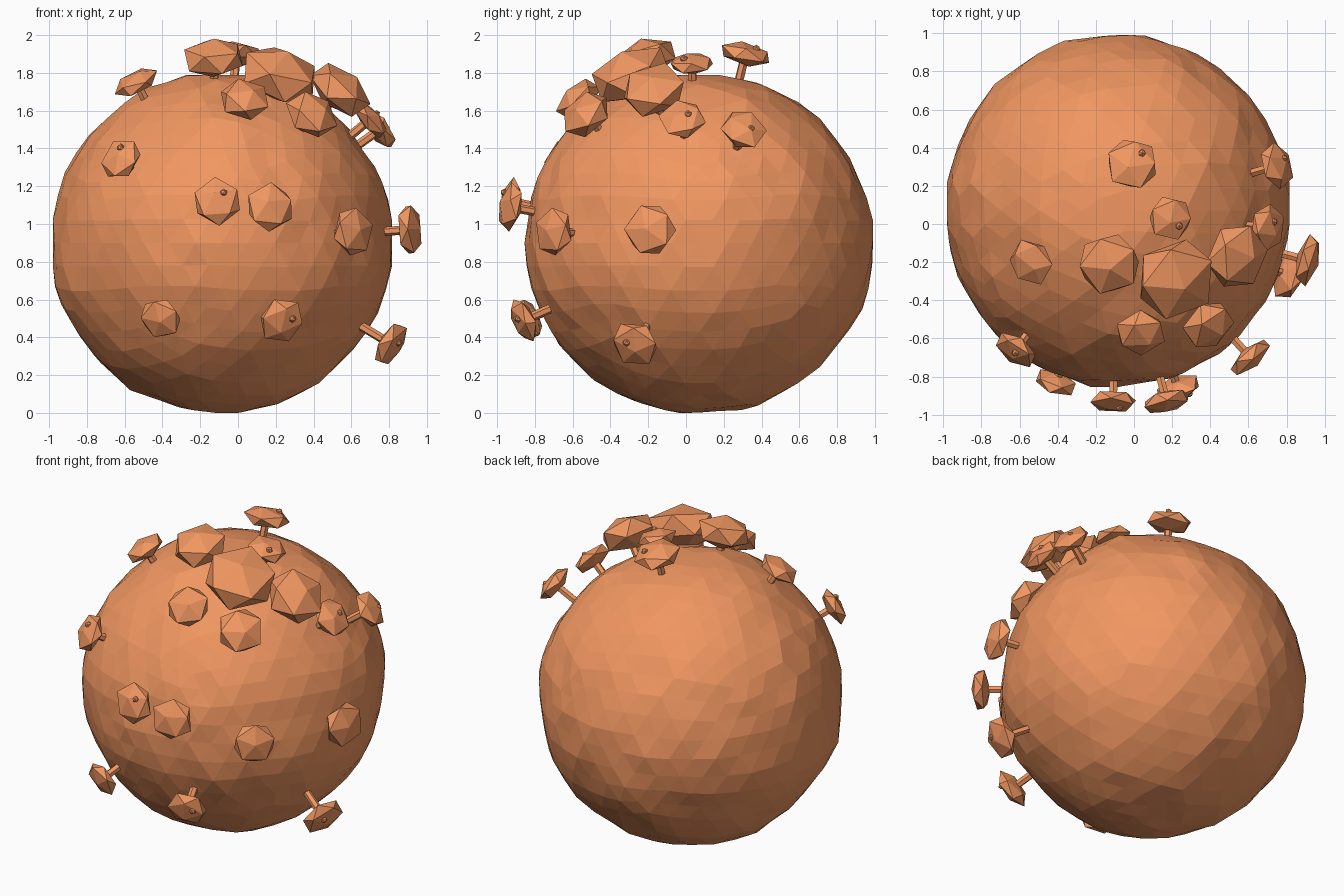
import bpy, bmesh, random
from mathutils import Vector, Euler, Matrix, noise

if "Cube" in bpy.data.objects:
    bpy.data.objects.remove(bpy.data.objects["Cube"])

random.seed(11)
CENTER = Vector((-0.085, 0.07, 0.90))
mat = bpy.data.materials.new("orange_clay")
mat.diffuse_color = (0.88, 0.31, 0.12, 1)
mat.use_nodes = True
mat.node_tree.nodes["Principled BSDF"].inputs["Base Color"].default_value = mat.diffuse_color


def finish(bm, name):
    bmesh.ops.recalc_face_normals(bm, faces=bm.faces)
    me = bpy.data.meshes.new(name)
    bm.to_mesh(me)
    bm.free()
    me.materials.append(mat)
    ob = bpy.data.objects.new(name, me)
    bpy.context.collection.objects.link(ob)
    return ob


# Lumpy faceted ball, slightly flattened where it meets its limits
bm = bmesh.new()
bmesh.ops.create_icosphere(bm, subdivisions=4, radius=1)
for v in bm.verts:
    d = v.co.normalized()
    k = 1 + 0.018 * noise.noise(d * 2.3) + 0.022 * noise.noise(d * 5 + Vector((5, 2, 1)))
    p = CENTER + Vector((d.x * 0.905, d.y * 0.922, d.z * 0.902)) * k
    p.x = max(-0.98, min(0.815, p.x))
    p.y = max(-0.855, min(0.99, p.y))
    p.z = max(0.0, min(1.79, p.z))
    v.co = p
finish(bm, "ball_body")


# Flattened icosahedron cap on a thin stem, optionally with a bead on top
def mushroom(name, pos, r, thick, bead=None):
    pos = Vector(pos)
    n = (pos - CENTER).normalized()
    q = n.to_track_quat('Z', 'Y').to_matrix().to_4x4()
    # tilt the icosahedron a little so the outline is an uneven polygon
    spin = Euler((random.uniform(-0.3, 0.3), random.uniform(-0.3, 0.3),
                  random.uniform(0, 6.28))).to_matrix().to_4x4()
    bm = bmesh.new()
    bmesh.ops.create_icosphere(
        bm, subdivisions=1, radius=1,
        matrix=Matrix.Translation(pos) @ q @ Matrix.Diagonal((r, r, thick, 1)) @ spin)
    finish(bm, name + "_cap")

    bm = bmesh.new()
    depth = (pos - CENTER).length - 0.84
    bmesh.ops.create_cone(
        bm, cap_ends=True, segments=6, radius1=0.024, radius2=0.024, depth=depth,
        matrix=Matrix.Translation(pos - n * depth / 2) @ q)
    finish(bm, name + "_stem")

    if bead:
        off = Vector(bead)
        off -= n * off.dot(n)
        bm = bmesh.new()
        bmesh.ops.create_icosphere(bm, subdivisions=1, radius=0.021,
                                   matrix=Matrix.Translation(pos + off + n * thick * 0.72))
        finish(bm, name + "_bead")


# Big cluster on the crown
cluster = [
    ((-0.13, -0.21, 1.88), 0.175, 0.105),
    ((0.22, -0.29, 1.79), 0.23, 0.14),
    ((0.54, -0.17, 1.71), 0.185, 0.11),
    ((0.035, -0.57, 1.66), 0.14, 0.085),
    ((0.39, -0.53, 1.58), 0.15, 0.09),
]
for i, (p, r, t) in enumerate(cluster):
    mushroom(f"crown_{i + 1}", p, r, t)

# Small ones scattered over the front, right and top
small = [
    ((-0.54, -0.20, 1.75), 0.13, None),
    ((-0.62, -0.66, 1.345), 0.125, (0.01, 0, 0.05)),
    ((-0.11, -0.93, 1.12), 0.133, (0.035, 0, 0.04)),
    ((0.17, -0.93, 1.09), 0.137, None),
    ((0.61, -0.70, 0.96), 0.137, None),
    ((0.91, -0.19, 0.97), 0.147, None),
    ((-0.41, -0.83, 0.50), 0.12, None),
    ((0.23, -0.86, 0.49), 0.13, (0.05, 0, 0.02)),
    ((0.81, -0.27, 0.365), 0.137, (0, -0.03, 0.03)),
    ((-0.01, 0.315, 1.90), 0.147, (0.05, 0.05, 0)),
    ((0.19, 0.03, 1.85), 0.125, (0.04, -0.04, 0)),
    ((0.75, 0.305, 1.50), 0.127, (0, 0.03, -0.02)),
    ((0.70, -0.02, 1.555), 0.13, (0, 0.035, 0)),
]
for i, (p, r, bead) in enumerate(small):
    mushroom(f"small_{i + 1}", p, r, r * 0.42, bead)
